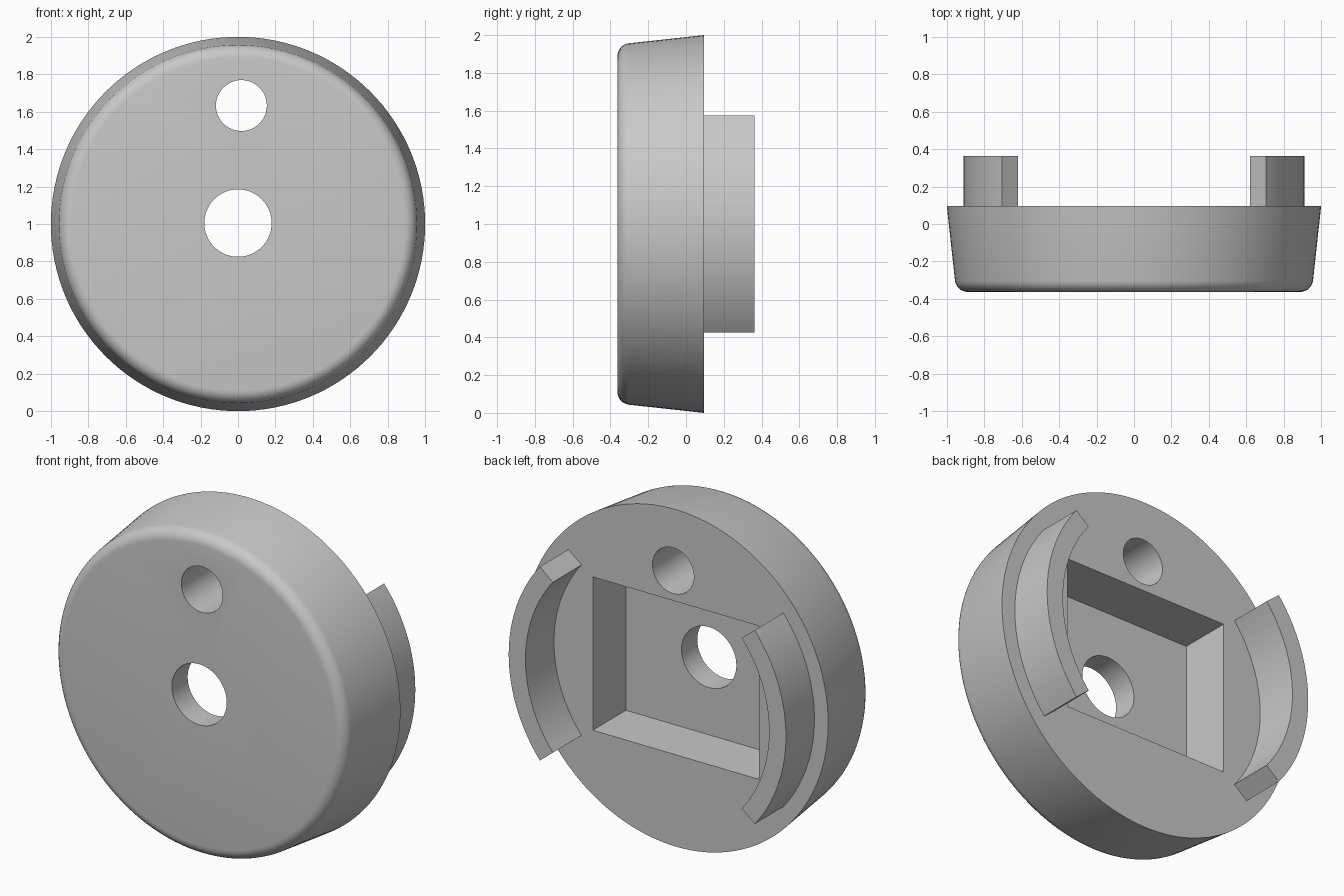
import bpy, bmesh, math
from mathutils import Matrix

if "Cube" in bpy.data.objects:
    bpy.data.objects.remove(bpy.data.objects["Cube"], do_unlink=True)

FRONT, BACK, RIB_END = -0.363, 0.095, 0.363
FLOOR = BACK - 0.31
CENTER_Z = 1.0

grey = bpy.data.materials.new("plain grey")
grey.use_nodes = True
grey.diffuse_color = (0.58, 0.58, 0.58, 1)
grey.node_tree.nodes["Principled BSDF"].inputs["Base Color"].default_value = grey.diffuse_color


def finish(bm, name):
    bmesh.ops.recalc_face_normals(bm, faces=bm.faces)
    mesh = bpy.data.meshes.new(name)
    bm.to_mesh(mesh)
    bm.free()
    mesh.materials.append(grey)
    obj = bpy.data.objects.new(name, mesh)
    bpy.context.collection.objects.link(obj)
    return obj


def lathe_disc(bm, r_back, r_front, y_back, y_front, x, z, sides):
    """Round solid lying along y, from y_back forward to y_front."""
    place = Matrix.Translation((x, (y_back + y_front) / 2, z)) @ Matrix.Rotation(math.pi / 2, 4, 'X')
    bmesh.ops.create_cone(bm, cap_ends=True, segments=sides, radius1=r_back, radius2=r_front,
                          depth=y_back - y_front, matrix=place)


def activate(obj):
    bpy.ops.object.select_all(action='DESELECT')
    obj.select_set(True)
    bpy.context.view_layer.objects.active = obj


def cut(body, cutter):
    cutter.hide_render = True
    mod = body.modifiers.new("cut", 'BOOLEAN')
    mod.operation = 'DIFFERENCE'
    mod.solver = 'EXACT'
    mod.object = cutter
    activate(body)
    bpy.ops.object.modifier_apply(modifier=mod.name)
    bpy.data.objects.remove(cutter, do_unlink=True)


def hole(name, x, z, radius):
    bm = bmesh.new()
    lathe_disc(bm, radius, radius, 0.6, -0.6, x, z, 64)
    return finish(bm, name)


def rib(name, side):
    """Curved rib with radial ends, standing on the back face."""
    inner, outer, half, steps = 0.80, 0.91, math.radians(39.2), 32
    angles = [-half + 2 * half * i / steps for i in range(steps + 1)]
    outline = [(outer, a) for a in angles] + [(inner, a) for a in reversed(angles)]
    bm = bmesh.new()
    verts = [bm.verts.new((side * r * math.cos(a), BACK - 0.01, CENTER_Z + r * math.sin(a)))
             for r, a in outline]
    face = bm.faces.new(verts)
    grown = bmesh.ops.extrude_face_region(bm, geom=[face])["geom"]
    bmesh.ops.translate(bm, vec=(0, RIB_END - BACK + 0.01, 0),
                        verts=[g for g in grown if isinstance(g, bmesh.types.BMVert)])
    return finish(bm, name)


# Tapered disc with a rounded front rim
bm = bmesh.new()
lathe_disc(bm, 1.0, 0.95, BACK, FRONT, 0, CENTER_Z, 128)
rim = [e for e in bm.edges if all(v.co.y < FRONT + 0.01 for v in e.verts)]
bmesh.ops.bevel(bm, geom=rim, offset=0.06, segments=6, profile=0.5, affect='EDGES')
body = finish(bm, "disc_body")

# Rectangular pocket in the back
bm = bmesh.new()
bmesh.ops.create_cube(bm, size=1, matrix=Matrix.Translation((0, FLOOR + 0.3, CENTER_Z))
                      @ Matrix.Diagonal((1.09, 0.6, 0.91, 1)))
cut(body, finish(bm, "pocket_cutter"))

# Centre hole and upper hole
cut(body, hole("centre_hole_cutter", 0, 1.005, 0.18))
cut(body, hole("upper_hole_cutter", 0.018, 1.633, 0.136))

# Ribs on the back
parts = [body, rib("left_rib", 1), rib("right_rib", -1)]

for part in parts:
    activate(part)
    bpy.ops.object.shade_smooth_by_angle(angle=math.radians(30))
